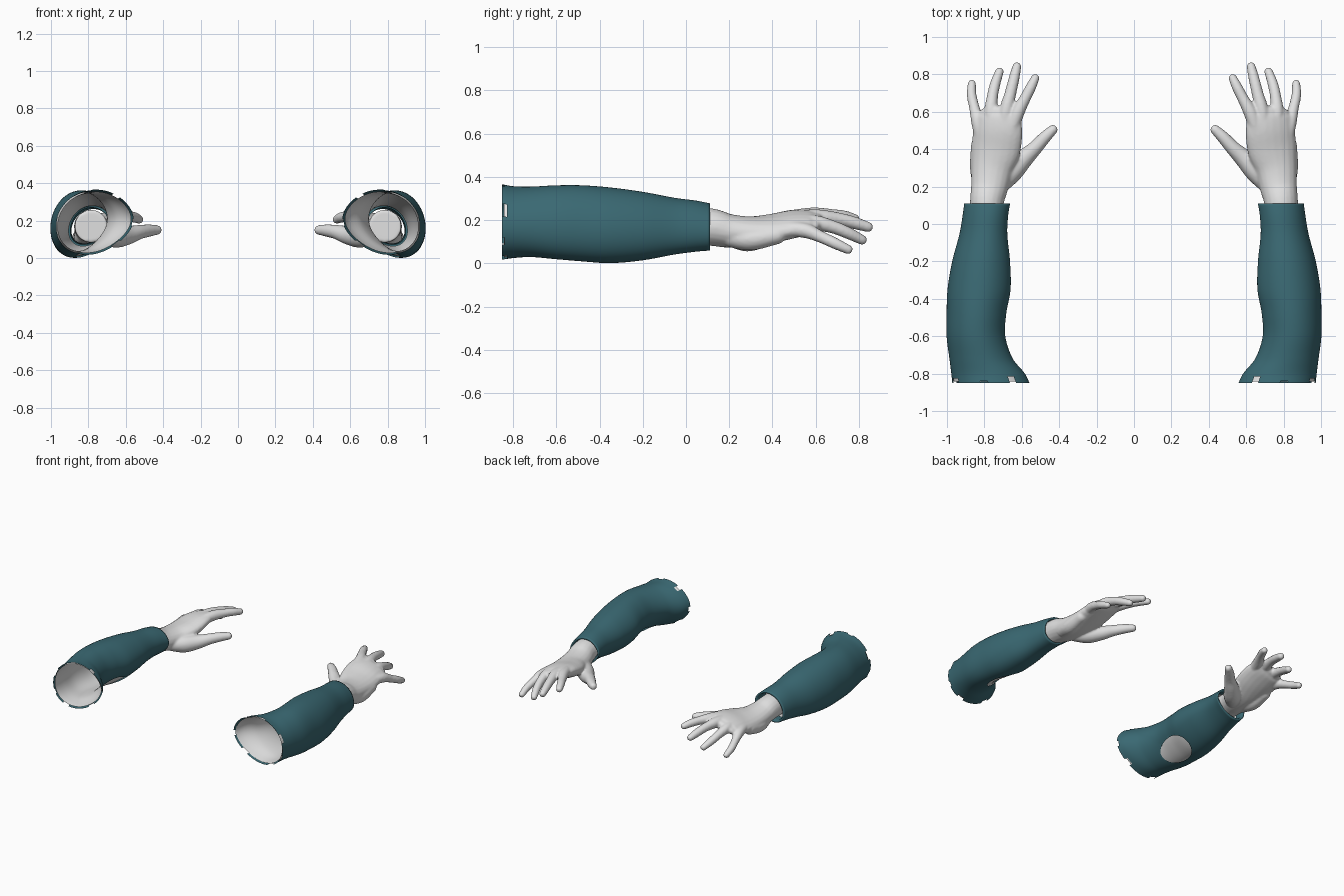
import bpy, bmesh
from math import sin, cos, pi, hypot, radians
from mathutils import Vector

cube = bpy.data.objects.get("Cube")
if cube:
    bpy.data.objects.remove(cube)


def material(name, color):
    m = bpy.data.materials.new(name)
    m.use_nodes = True
    m.diffuse_color = color
    m.node_tree.nodes["Principled BSDF"].inputs["Base Color"].default_value = color
    return m


TEAL = material("teal_fabric", (0.042, 0.14, 0.17, 1))
SKIN = material("pale_skin", (0.75, 0.75, 0.75, 1))


def smooth_lookup(rows, k):
    """Hermite interpolation of the rows, each keyed by its first value."""
    i = 0
    while i < len(rows) - 2 and k > rows[i + 1][0]:
        i += 1
    a, b = rows[i], rows[i + 1]
    p, n = rows[max(i - 1, 0)], rows[min(i + 2, len(rows) - 1)]
    h = b[0] - a[0]
    t = (k - a[0]) / h
    out = []
    for c in range(1, len(a)):
        ma = (b[c] - p[c]) / (b[0] - p[0]) * h
        mb = (n[c] - a[c]) / (n[0] - a[0]) * h
        out.append((2*t**3 - 3*t*t + 1) * a[c] + (t**3 - 2*t*t + t) * ma
                   + (3*t*t - 2*t**3) * b[c] + (t**3 - t*t) * mb)
    return out


def finish(name, bm, mat, remesh=False):
    """Turn the bmesh into an object and mirror it to the other arm."""
    bmesh.ops.recalc_face_normals(bm, faces=bm.faces[:])
    me = bpy.data.meshes.new(name)
    bm.to_mesh(me)
    bm.free()
    me.materials.append(mat)
    for f in me.polygons:
        f.use_smooth = True
    ob = bpy.data.objects.new(name, me)
    bpy.context.collection.objects.link(ob)
    if remesh:
        r = ob.modifiers.new("fuse", 'REMESH')
        r.mode = 'VOXEL'
        r.voxel_size = 0.007
        r.use_smooth_shade = True
        s = ob.modifiers.new("soften", 'SMOOTH')
        s.factor = 0.5
        s.iterations = 7
    ob.modifiers.new("other_arm", 'MIRROR')
    return ob


# Arm outline: y, inner x, outer x, bottom z, top z
ARM = [(-.85, .56, .97, .018, .365), (-.8, .585, .975, .025, .356),
       (-.72, .65, .985, .03, .354), (-.6, .69, 1, .02, .36),
       (-.48, .685, 1, .01, .36), (-.35, .662, .995, .002, .35),
       (-.2, .665, .97, .015, .33), (-.05, .68, .93, .042, .302),
       (.05, .675, .913, .055, .289), (.11, .665, .905, .06, .277)]


def arm_point(y, a, inset):
    x0, x1, z0, z1 = smooth_lookup(ARM, y)
    egg = 1 + 0.1 * cos(a) - 0.1 * cos(a) ** 2 * (cos(a) < 0)
    x = (x0 + x1) / 2 + ((x1 - x0) / 2 - inset) * cos(a) - 0.025 * sin(a)
    z = (z0 + z1) / 2 + ((z1 - z0) / 2 - inset) * sin(a) * egg
    return Vector((x, y, z))


SIDES, RINGS = 96, 84
PATCH_Y, PATCH_A, PATCH_L, PATCH_W = -.47, radians(237), .15, radians(33)


def patch_distance(y, a):
    return hypot((y - PATCH_Y) / PATCH_L, (a - PATCH_A) / PATCH_W)


def arm_tube(bm, rows, hole):
    """Open tube through (y, inset) rows, with an optional oval opening."""
    grid, inside = [], set()
    for y, inset in rows:
        ring = []
        for j in range(SIDES):
            a, yy = 2 * pi * j / SIDES, y
            d = patch_distance(yy, a)
            if hole and abs(d - 1) < .08:
                yy = PATCH_Y + (yy - PATCH_Y) / d
                a = PATCH_A + (a - PATCH_A) / d
            v = bm.verts.new(arm_point(yy, a, inset))
            if hole and d <= .92 and inset == 0:
                inside.add(v)
            ring.append(v)
        grid.append(ring)
    for r0, r1 in zip(grid, grid[1:]):
        for j in range(SIDES):
            k = (j + 1) % SIDES
            bm.faces.new((r0[j], r0[k], r1[k], r1[j]))
    bmesh.ops.delete(bm, geom=list(inside), context='VERTS')
    return grid


# Sleeve with torn upper edge, oval opening and turned-in cuff
bm = bmesh.new()
rows = [(-.85 + .96 * i / RINGS, 0) for i in range(RINGS + 1)]
rows += [(.11, .012), (.09, .02), (.03, .02)]
grid = arm_tube(bm, rows, True)
TEARS = ((2, 7, 2), (18, 21, 1), (30, 33, 3), (46, 50, 1), (59, 63, 2), (76, 80, 2), (87, 90, 1))
torn = []
for start, end, depth in TEARS:
    for f in bm.faces:
        ids = [(i, j) for i in range(depth + 1) for j in range(start, end + 1) if grid[i][j] in f.verts]
        if len(ids) == 4:
            torn.append(f)
bmesh.ops.delete(bm, geom=list(set(torn)), context='FACES')
finish("sleeve", bm, TEAL)

# Forearm skin lining the sleeve
bm = bmesh.new()
arm_tube(bm, [(-.842 + .9 * i / 50, .009) for i in range(51)], False)
finish("forearm", bm, SKIN)


def limb(bm, points, steps=5, sides=20):
    """Closed tube through (x, y, z, width radius, height radius, tilt)."""
    keyed = [(i, *p) for i, p in enumerate(points)]
    n = (len(points) - 1) * steps
    path = [smooth_lookup(keyed, i / steps) for i in range(n + 1)]
    rings = []
    for i, (x, y, z, ru, rv, tilt) in enumerate(path):
        t = (Vector(path[min(i + 1, n)][:3]) - Vector(path[max(i - 1, 0)][:3])).normalized()
        u = t.cross(Vector((0, 0, 1))).normalized()
        v = u.cross(t)
        u, v = u * cos(tilt) + v * sin(tilt), v * cos(tilt) - u * sin(tilt)
        rings.append((Vector((x, y, z)), t, u * ru, v * rv, min(ru, rv)))
    # Rounded far end
    c, t, u, v, r = rings[-1]
    for q in (.35, .65, .88):
        s = (1 - q * q) ** .5
        rings.append((c + t * r * q, t, u * s, v * s, r))
    loops = [[bm.verts.new(c + u * cos(2*pi*j/sides) + v * sin(2*pi*j/sides)) for j in range(sides)]
             for c, t, u, v, r in rings]
    for a, b in zip(loops, loops[1:]):
        for j in range(sides):
            k = (j + 1) % sides
            bm.faces.new((a[j], a[k], b[k], b[j]))
    bm.faces.new(loops[0][::-1])
    bm.faces.new(loops[-1])


def digit(bm, *points):
    limb(bm, [(x, y, z, r, r, 0) for x, y, z, r in points])


# Hand: wrist and palm, thumb, heel, then four fingers from knuckle to tip
bm = bmesh.new()
limb(bm, [(.785, -.02, .17, .088, .088, 0), (.787, .11, .168, .09, .087, 0),
          (.772, .2, .15, .1, .078, -.05), (.758, .3, .147, .113, .07, -.12),
          (.738, .4, .162, .133, .062, -.2), (.728, .5, .183, .136, .056, -.27),
          (.728, .57, .192, .124, .046, -.3), (.73, .6, .195, .105, .034, -.3)])
digit(bm, (.72, .2, .125, .045), (.655, .28, .115, .06), (.588, .35, .122, .05),
      (.53, .405, .138, .039), (.475, .465, .147, .033), (.433, .505, .15, .026))
digit(bm, (.81, .2, .125, .05), (.825, .3, .112, .052), (.83, .42, .13, .042))
digit(bm, (.66, .47, .21, .034), (.627, .585, .222, .037), (.583, .67, .222, .03),
      (.552, .73, .217, .028), (.528, .78, .206, .023))
digit(bm, (.7, .47, .205, .034), (.685, .6, .213, .037), (.66, .7, .205, .031),
      (.642, .775, .188, .029), (.626, .842, .168, .024))
digit(bm, (.755, .47, .185, .034), (.765, .59, .188, .036), (.757, .68, .168, .03),
      (.742, .75, .14, .028), (.719, .815, .108, .023))
digit(bm, (.81, .42, .16, .034), (.835, .545, .153, .035), (.853, .62, .124, .028),
      (.868, .69, .092, .026), (.867, .75, .064, .022))
finish("hand", bm, SKIN, remesh=True)
